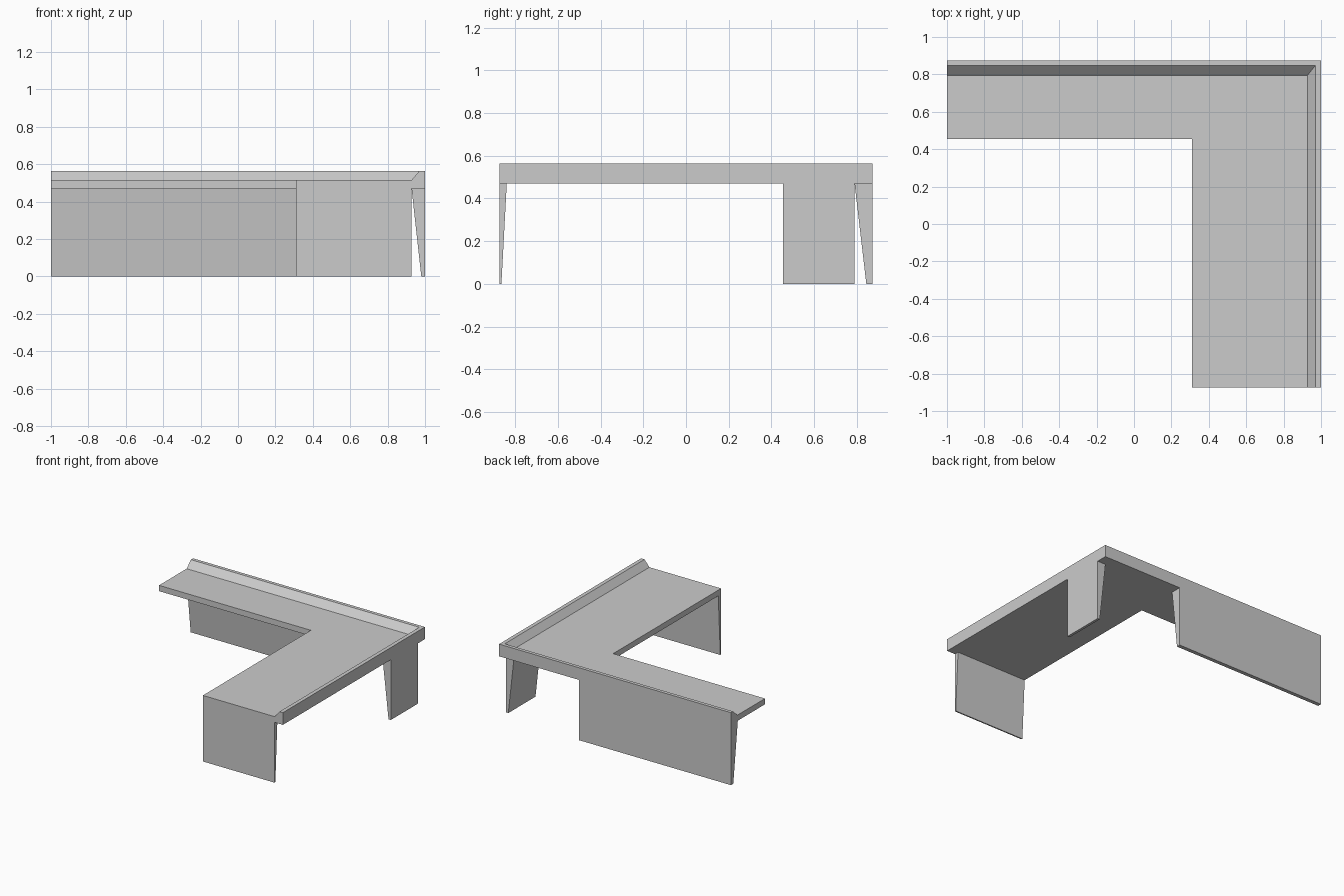
import bpy
import bmesh
import math

cube = bpy.data.objects.get("Cube")
if cube:
    bpy.data.objects.remove(cube, do_unlink=True)

grey = bpy.data.materials.new("light grey")
grey.use_nodes = True
colour = (0.6, 0.6, 0.6, 1)
grey.diffuse_color = colour
grey.node_tree.nodes["Principled BSDF"].inputs["Base Color"].default_value = colour

X, Y, UNDER, DECK, RIM = 1.0, 0.875, 0.47, 0.515, 0.565
INNER_X, INNER_Y = 0.31, 0.455   # inside corner of the L
RIM_X, RIM_Y = 0.928, 0.795      # foot of the sloping rim
LIP_X, LIP_Y = 0.97, 0.848       # inner edge of the flat lip


def loft(name, sections):
    """Join matching closed cross-sections into a solid with capped ends."""
    bm = bmesh.new()
    rings = [[bm.verts.new(p) for p in s] for s in sections]
    for a, b in zip(rings, rings[1:]):
        for i in range(len(a)):
            j = (i + 1) % len(a)
            bm.faces.new((a[i], a[j], b[j], b[i]))
    bm.faces.new(rings[0])
    bm.faces.new(rings[-1])
    bmesh.ops.recalc_face_normals(bm, faces=bm.faces)
    bmesh.ops.dissolve_limit(bm, angle_limit=math.radians(1),
                             verts=bm.verts, edges=bm.edges)
    mesh = bpy.data.meshes.new(name)
    bm.to_mesh(mesh)
    bm.free()
    mesh.materials.append(grey)
    obj = bpy.data.objects.new(name, mesh)
    bpy.context.collection.objects.link(obj)
    return obj


# L-shaped top: one rim-and-deck profile mitred round the back corner
profile = [(X, Y, UNDER), (X, Y, RIM), (LIP_X, LIP_Y, RIM),
           (RIM_X, RIM_Y, DECK), (INNER_X, INNER_Y, DECK),
           (INNER_X, INNER_Y, UNDER)]
loft("corner_top", [
    [(x, -Y, z) for x, y, z in profile],
    profile,
    [(-X, y, z) for x, y, z in profile],
])


def taper(outer, top, bottom):
    """Panel cross-section: upright outer face, sloping inner face."""
    return [(outer, 0), (outer, UNDER), (top, UNDER), (bottom, 0)]


# Tapered support panels under the top
loft("back_panel", [[(x, y, z) for y, z in taper(Y, RIM_Y - 0.005, 0.845)]
                    for x in (-X, INNER_X)])
loft("side_panel", [[(x, y, z) for x, z in taper(X, RIM_X, 0.98)]
                    for y in (INNER_Y, RIM_Y - 0.005)])
loft("front_panel", [[(x, y, z) for y, z in taper(-Y, -0.84, -0.865)]
                     for x in (INNER_X, RIM_X)])
